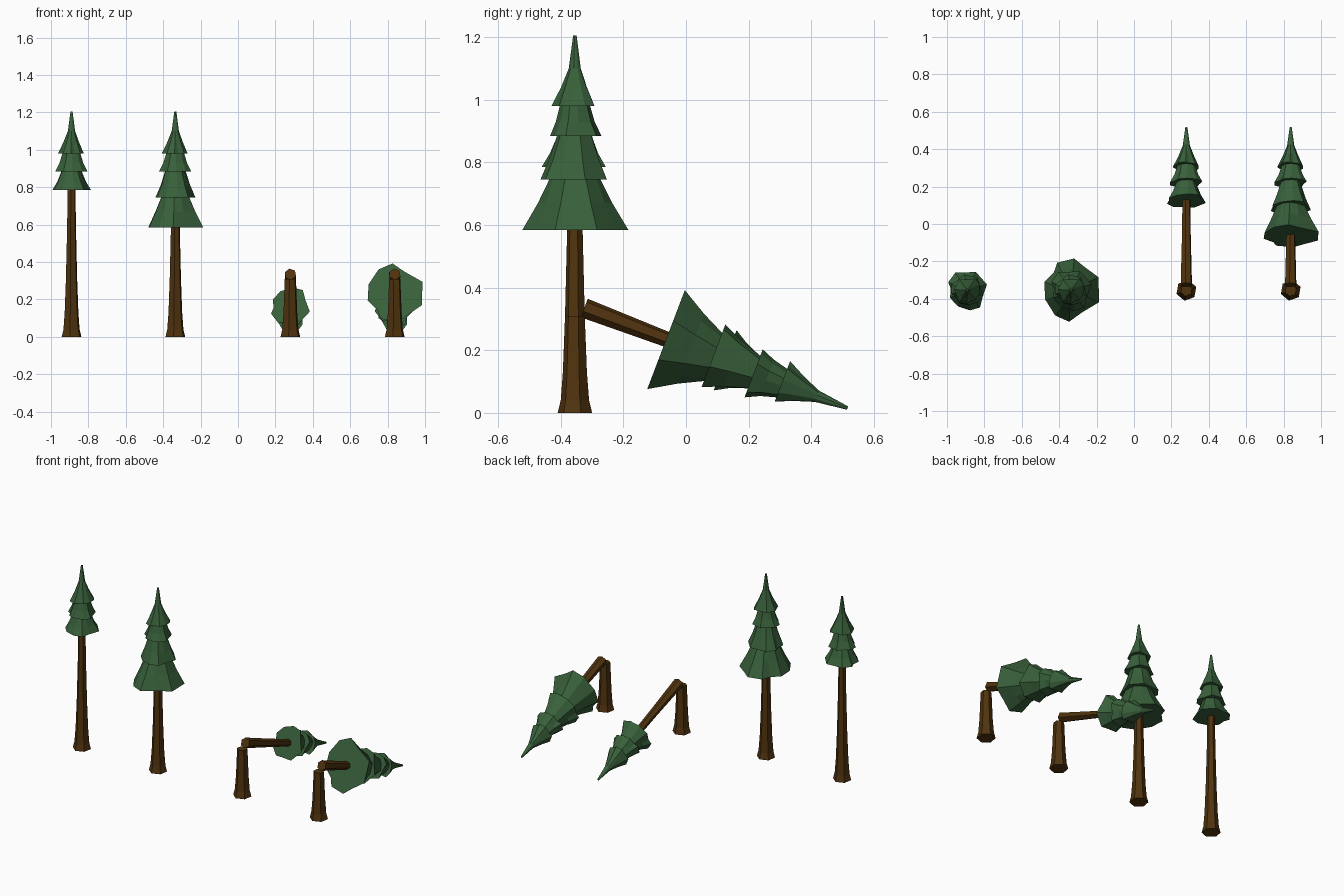
import bpy, bmesh, math
from mathutils import Matrix

if "Cube" in bpy.data.objects:
    bpy.data.objects.remove(bpy.data.objects["Cube"])


def material(name, color):
    m = bpy.data.materials.new(name)
    m.diffuse_color = (*color, 1)
    m.use_nodes = True
    m.node_tree.nodes["Principled BSDF"].inputs["Base Color"].default_value = m.diffuse_color
    return m


BARK = material("bark_brown", (0.080, 0.033, 0.0045))
NEEDLES = material("needle_green", (0.040, 0.118, 0.043))

# Trunk as (height, radius), flared at the root
TRUNK = [(0, .056), (.04, .046), (.13, .039), (.31, .032), (.59, .025), (.82, .022), (1.0, .015)]
HEX = [(20 + 60 * i, 1) for i in range(6)]

# Uneven bough outline as (angle, relative radius)
BOUGH = [(-23, .96), (26, .96), (62, .86), (85, 1.02), (117, .99), (134, .80),
         (163, .90), (199, .88), (237, .95), (266, 1.0), (295, .78)]

# Tiers: (outline rotation, [(height, radius), ...])
TOP_TIERS = [
    (75, [(.885, .090), (.93, .068), (.99, .050)]),
    (150, [(.98, .076), (1.04, .046), (1.10, .021), (1.205, .006)]),
]
SHORT_CROWN = [(40, [(.785, .113), (.83, .085), (.895, .056)])] + TOP_TIERS
FULL_CROWN = [(0, [(.585, .168), (.67, .122), (.755, .082)]),
              (40, [(.745, .117), (.81, .088), (.895, .058)])] + TOP_TIERS

CUT = .305  # height at which the broken trees snapped


def loft(bm, outline, profile, turn=0, round_off=False):
    """Closed stack of rings; upper rings get rounder when round_off is set."""
    rings = []
    for k, (z, r) in enumerate(profile):
        soft = min(1, k * .4) if round_off else 0
        ring = []
        for a, f in outline:
            f = f * (1 - soft) + .93 * soft
            t = math.radians(a + turn)
            ring.append(bm.verts.new((r * f * math.cos(t), r * f * math.sin(t), z)))
        rings.append(ring)
    n = len(outline)
    for lo, hi in zip(rings, rings[1:]):
        for i in range(n):
            j = (i + 1) % n
            bm.faces.new((lo[i], lo[j], hi[j], hi[i]))
    bm.faces.new(rings[0][::-1])
    bm.faces.new(rings[-1])


def trunk_radius(z):
    for (z0, r0), (z1, r1) in zip(TRUNK, TRUNK[1:]):
        if z <= z1:
            return r0 + (r1 - r0) * (z - z0) / (z1 - z0)


def add_object(name, bm, mat, matrix):
    bmesh.ops.recalc_face_normals(bm, faces=bm.faces)
    me = bpy.data.meshes.new(name)
    bm.to_mesh(me)
    bm.free()
    me.materials.append(mat)
    ob = bpy.data.objects.new(name, me)
    ob.matrix_world = matrix
    bpy.context.collection.objects.link(ob)


def trunk(name, z0, z1, matrix):
    prof = [(z0, trunk_radius(z0))] + [p for p in TRUNK if z0 < p[0] < z1] + [(z1, trunk_radius(z1))]
    bm = bmesh.new()
    loft(bm, HEX, prof)
    add_object(name, bm, BARK, matrix)


def crown(name, tiers, matrix):
    bm = bmesh.new()
    for turn, prof in tiers:
        loft(bm, BOUGH, prof, turn, True)
    add_object(name, bm, NEEDLES, matrix)


Y = -.355
for label, x_up, x_down, tiers in (("short", -.89, .28, SHORT_CROWN),
                                   ("full", -.335, .838, FULL_CROWN)):
    top = tiers[0][1][0][0] + .03
    # Standing tree
    up = Matrix.Translation((x_up, Y, 0))
    trunk(label + "_tree_trunk", 0, top, up)
    crown(label + "_tree_crown", tiers, up)
    # Broken tree: stump plus the top tipped over backwards
    trunk(label + "_broken_stump", 0, .31, Matrix.Translation((x_down, Y, 0)))
    tip = (Matrix.Translation((x_down, -.325, .335))
           @ Matrix.Rotation(math.radians(-110.8), 4, 'X')
           @ Matrix.Translation((0, 0, -CUT)))
    trunk(label + "_fallen_trunk", CUT, top, tip)
    crown(label + "_fallen_crown", tiers, tip)
